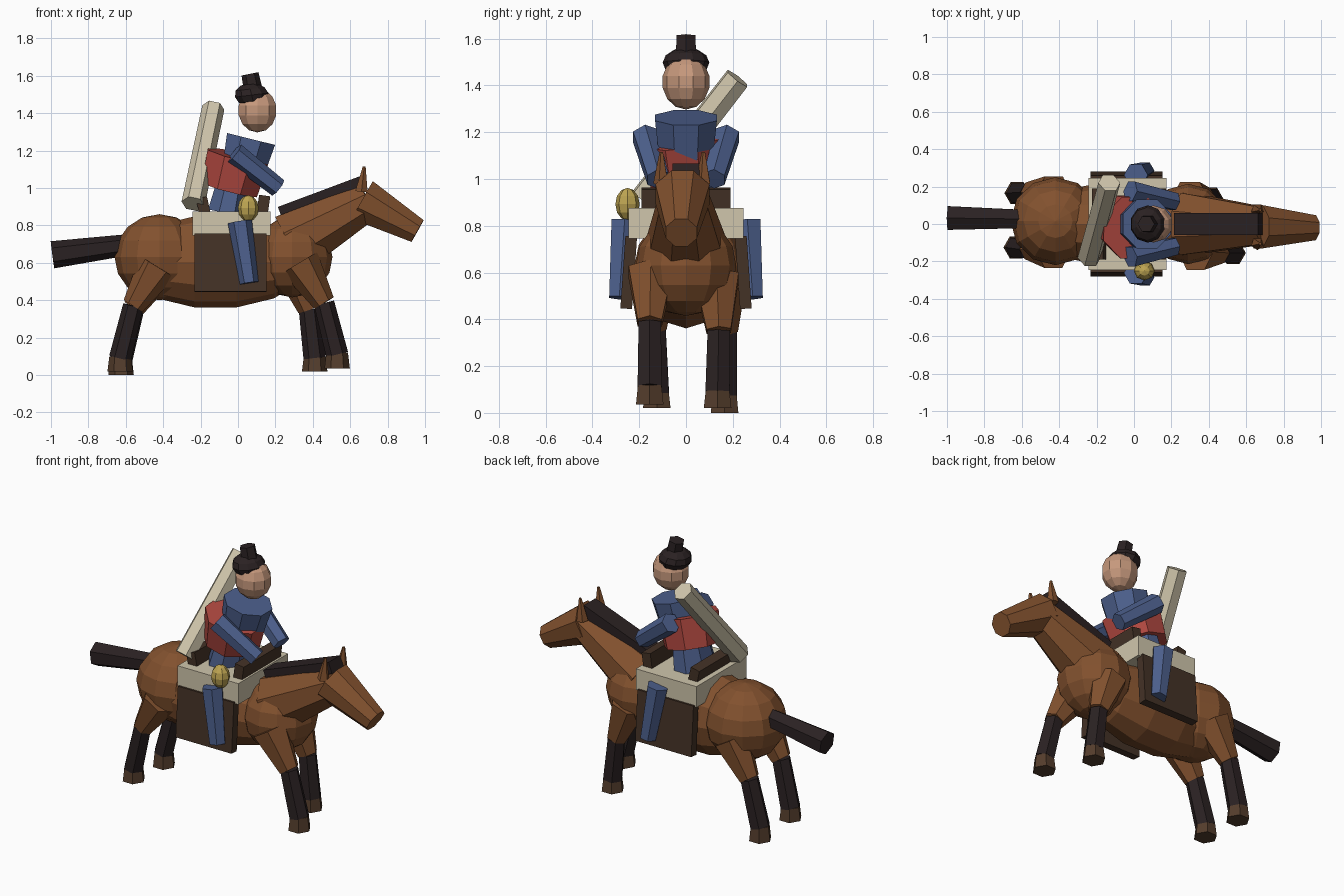
import bpy
import bmesh
from math import radians
from mathutils import Matrix, Vector, Euler

if "Cube" in bpy.data.objects:
    bpy.data.objects.remove(bpy.data.objects["Cube"], do_unlink=True)


def material(name, rgb):
    """Flat material from 0-255 display values, stored as linear."""
    lin = [((c / 255 + 0.055) / 1.055) ** 2.4 for c in rgb]
    mat = bpy.data.materials.new(name)
    mat.use_nodes = True
    mat.diffuse_color = (*lin, 1)
    mat.node_tree.nodes["Principled BSDF"].inputs["Base Color"].default_value = (*lin, 1)
    return mat


coat = material("chestnut coat", (130, 81, 46))
black = material("black hair", (42, 33, 34))
hoof = material("hoof brown", (84, 61, 44))
leather = material("dark leather", (68, 50, 38))
cream = material("cream", (208, 198, 172))
blue = material("blue cloth", (77, 96, 141))
red = material("red sash", (176, 72, 64))
skin = material("skin", (198, 152, 124))
gold = material("gold", (190, 165, 82))


def finish(name, bm, mat, matrix):
    bmesh.ops.transform(bm, matrix=matrix, verts=bm.verts)
    mesh = bpy.data.meshes.new(name)
    bm.to_mesh(mesh)
    bm.free()
    mesh.materials.append(mat)
    obj = bpy.data.objects.new(name, mesh)
    bpy.context.collection.objects.link(obj)
    return obj


def rod(name, mat, start, end, r1, r2, sides=6, wide=1.0):
    """Tapered prism between two points; wide stretches it along y."""
    a, b = Vector(start), Vector(end)
    d = (b - a).normalized()
    side = (Vector((0, 1, 0)) - d * d.y).normalized()
    rot = Matrix((side.cross(d), side, d)).transposed().to_4x4()
    bm = bmesh.new()
    bmesh.ops.create_cone(bm, cap_ends=True, segments=sides, radius1=r1, radius2=r2,
                          depth=(b - a).length,
                          matrix=Matrix.Rotation(radians(180 / sides), 4, 'Z'))
    return finish(name, bm, mat, Matrix.Translation((a + b) / 2) @ rot
                  @ Matrix.Diagonal((1, wide, 1, 1)))


def ball(name, mat, centre, radii, segs=10, rings=7, turn=(0, 0, 0)):
    bm = bmesh.new()
    rot = Euler([radians(t) for t in turn]).to_matrix().to_4x4()
    bmesh.ops.create_uvsphere(bm, u_segments=segs, v_segments=rings, radius=1, matrix=rot)
    return finish(name, bm, mat, Matrix.Translation(centre) @ Matrix.Diagonal((*radii, 1)))


def box(name, mat, centre, size, turn=(0, 0, 0)):
    bm = bmesh.new()
    bmesh.ops.create_cube(bm, size=1)
    rot = Euler([radians(t) for t in turn]).to_matrix().to_4x4()
    return finish(name, bm, mat, Matrix.Translation(centre) @ rot @ Matrix.Diagonal((*size, 1)))


# Horse body, neck and head
ball("barrel", coat, (-0.12, 0, 0.605), (0.5, 0.215, 0.25), 12, 7, (0, 90, 0))
ball("rump", coat, (-0.42, 0.015, 0.63), (0.24, 0.235, 0.23), 12, 8)
ball("chest", coat, (0.29, 0, 0.63), (0.215, 0.215, 0.215), 12, 8)
rod("neck", coat, (0.28, 0, 0.70), (0.70, -0.01, 0.93), 0.18, 0.105, 8)
rod("horse_head", coat, (0.665, -0.015, 0.935), (0.96, -0.02, 0.77), 0.125, 0.072, 8)
box("mane", black, (0.45, 0, 0.95), (0.48, 0.115, 0.07), (0, -20.5, 0))
rod("tail", black, (-0.60, 0.027, 0.695), (-0.992, 0.032, 0.643), 0.057, 0.073, 6)
for label, y in (("left", 0.075), ("right", -0.105)):
    rod(label + "_ear", coat, (0.66, y, 0.98), (0.675, y, 1.115), 0.035, 0.008, 5)

# Horse legs: hip, knee, ankle, and sole height
legs = {
    "left_front": ((0.30, 0.13, 0.58), (0.38, 0.14, 0.35), (0.41, 0.135, 0.09), 0.02),
    "right_front": ((0.33, -0.15, 0.60), (0.46, -0.155, 0.385), (0.53, -0.155, 0.11), 0.035),
    "left_hind": ((-0.43, 0.16, 0.57), (-0.555, 0.17, 0.36), (-0.625, 0.165, 0.08), 0.0),
    "right_hind": ((-0.43, -0.14, 0.58), (-0.56, -0.135, 0.37), (-0.63, -0.125, 0.09), 0.02),
}
for label, (hip, knee, ankle, sole) in legs.items():
    rod(label + "_upper_leg", coat, hip, knee, 0.11, 0.06)
    rod(label + "_lower_leg", black, knee, ankle, 0.055, 0.06)
    x, y, z = ankle
    rod(label + "_hoof", hoof, (x, y, sole), (x, y, z + 0.01), 0.068, 0.058)

# Saddle
box("saddle_blanket", cream, (-0.035, 0, 0.81), (0.417, 0.49, 0.13))
for label, s in (("left", 1), ("right", -1)):
    box(label + "_saddle_flap", leather, (-0.04, s * 0.245, 0.60), (0.385, 0.05, 0.31), (s * 4, 0, 0))
box("pommel", leather, (0.135, 0, 0.905), (0.06, 0.38, 0.11), (0, 8, 0))
box("cantle", leather, (-0.185, 0, 0.90), (0.06, 0.38, 0.10), (0, -12, 0))

# Rider's body
rod("robe", blue, (-0.06, 0, 0.865), (-0.02, 0, 1.06), 0.11, 0.09, 8, 1.4)
rod("sash", red, (-0.045, 0.0, 0.995), (0.0, -0.02, 1.17), 0.165, 0.18, 8)
rod("torso", blue, (0.01, 0, 1.02), (0.07, 0, 1.262), 0.115, 0.143, 8)
for label, s in (("left", 1), ("right", -1)):
    rod(label + "_arm", blue, (-0.02, s * 0.175, 1.185), (0.215, s * 0.12, 1.0), 0.06, 0.052)
    rod(label + "_leg", blue, (0.01, s * 0.262, 0.82), (0.06, s * 0.285, 0.492), 0.065, 0.05)

# Rider's head
ball("head", skin, (0.104, 0, 1.415), (0.108, 0.102, 0.118), 10, 7)
ball("hair", black, (0.073, 0, 1.497), (0.095, 0.1, 0.065), 10, 6, (0, -10, 0))
rod("topknot", black, (0.08, 0, 1.53), (0.064, 0, 1.61), 0.05, 0.046, 6)

# Carried gear
rod("quiver", cream, (-0.24, -0.18, 0.915), (-0.132, 0.22, 1.43), 0.063, 0.06)
ball("gold_gourd", gold, (0.055, -0.25, 0.892), (0.056, 0.052, 0.07), 8, 6)
